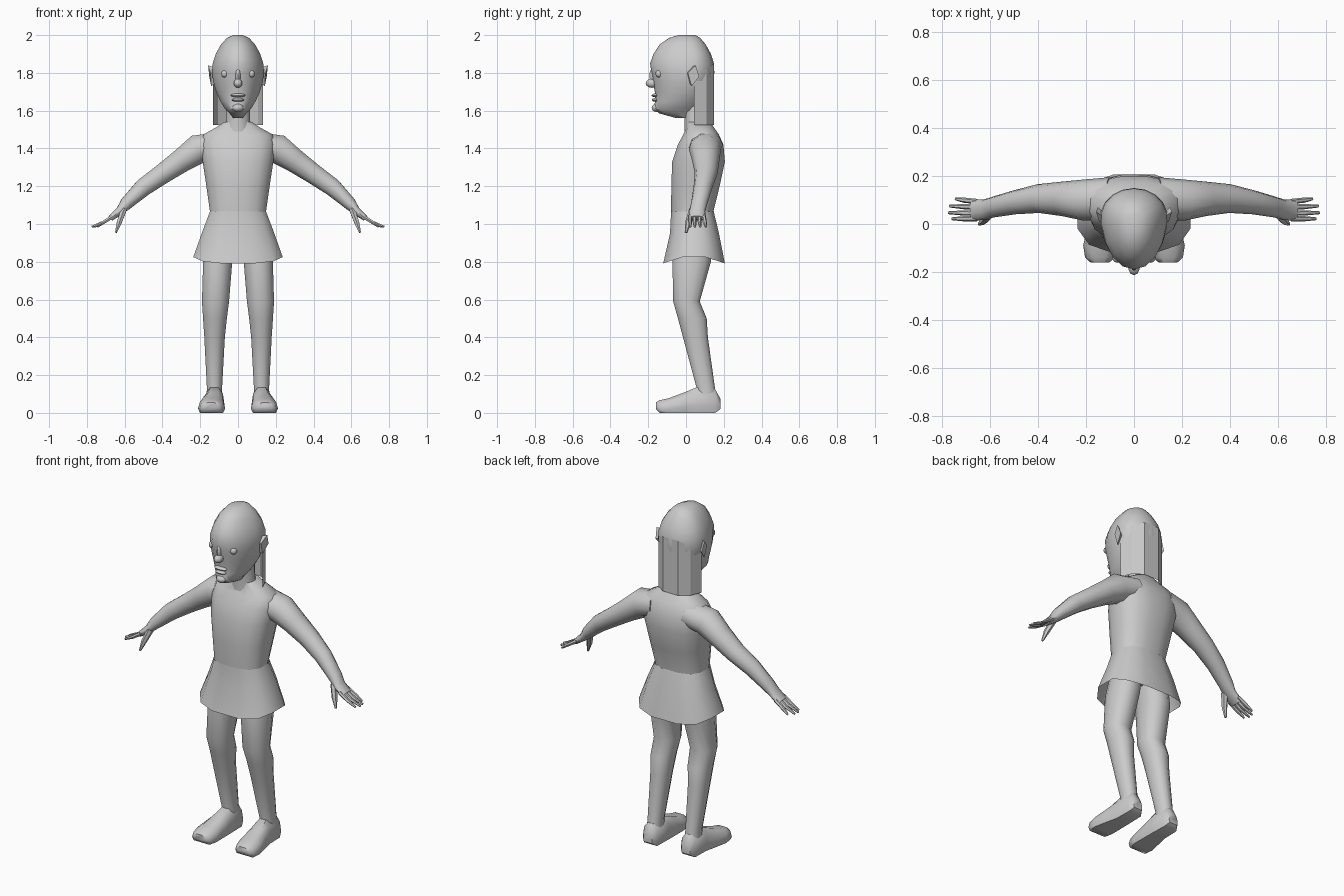
import bpy, bmesh, math
from mathutils import Vector

grey = bpy.data.materials.new("plain grey")
grey.diffuse_color = (0.6, 0.6, 0.6, 1)


def finish(name, bm, angle=50):
    bmesh.ops.recalc_face_normals(bm, faces=bm.faces)
    me = bpy.data.meshes.new(name)
    bm.to_mesh(me)
    bm.free()
    ob = bpy.data.objects.new(name, me)
    bpy.context.collection.objects.link(ob)
    me.materials.append(grey)
    bpy.ops.object.select_all(action='DESELECT')
    bpy.context.view_layer.objects.active = ob
    ob.select_set(True)
    bpy.ops.object.shade_smooth_by_angle(angle=math.radians(angle))
    return ob


def skin(name, loops, caps=True, angle=50):
    """Join rings of points into a tube."""
    bm = bmesh.new()
    vs = [[bm.verts.new(p) for p in loop] for loop in loops]
    n = len(vs[0])
    for a, b in zip(vs, vs[1:]):
        for i in range(n):
            j = (i + 1) % n
            bm.faces.new((a[i], a[j], b[j], b[i]))
    if caps:
        bm.faces.new(vs[0])
        bm.faces.new(vs[-1])
    return finish(name, bm, angle)


def sgn_pow(v, p):
    return math.copysign(abs(v) ** p, v)


def level(z, rx, front, back, mid=None, cx=0.0, n=16, p=1.0, lift=0.0):
    """Horizontal ring; lift raises its sides."""
    mid = (front + back) / 2 if mid is None else mid
    pts = []
    for i in range(n):
        a = 2 * math.pi * (i + 0.5) / n
        c, s = sgn_pow(math.cos(a), p), sgn_pow(math.sin(a), p)
        ry = back - mid if s > 0 else mid - front
        pts.append((cx + rx * c, mid + ry * s, z + lift * (1 - abs(s))))
    return pts


def tube(name, path, n=10):
    """Tube along points (x, y, z, half width along y, half thickness)."""
    P = [Vector(q[:3]) for q in path]
    loops = []
    for i, q in enumerate(path):
        d = (P[min(i + 1, len(P) - 1)] - P[max(i - 1, 0)]).normalized()
        v = d.cross(Vector((0, 1, 0))).normalized()
        u = v.cross(d)
        loops.append([P[i] + u * q[3] * math.cos(t) + v * q[4] * math.sin(t)
                      for t in (2 * math.pi * k / n for k in range(n))])
    return skin(name, loops)


def ball(name, loc, size, seg=10):
    bm = bmesh.new()
    bmesh.ops.create_uvsphere(bm, u_segments=seg, v_segments=seg // 2 + 1, radius=1)
    for v in bm.verts:
        v.co = Vector(loc) + Vector([a * b for a, b in zip(v.co, size)])
    return finish(name, bm)


# Torso, neck and skirt
skin("torso", [level(z, rx, f, b, p=0.8) for z, rx, f, b in (
    (0.90, 0.16, -0.07, 0.14), (1.06, 0.15, -0.08, 0.145), (1.20, 0.17, -0.08, 0.18),
    (1.33, 0.19, -0.075, 0.208), (1.42, 0.20, -0.045, 0.20), (1.475, 0.185, -0.015, 0.175),
    (1.51, 0.12, 0.0, 0.15), (1.54, 0.075, 0.0, 0.13))])
skin("neck", [level(z, rx, f, b, n=12) for z, rx, f, b in (
    (1.49, 0.08, -0.01, 0.13), (1.55, 0.065, -0.01, 0.115), (1.66, 0.065, -0.02, 0.11))])
skin("skirt", [level(z, rx, f, b, n=12, p=0.75, lift=l) for z, rx, f, b, l in (
    (1.065, 0.153, -0.082, 0.15, 0), (0.95, 0.195, -0.088, 0.178, 0.01),
    (0.79, 0.243, -0.125, 0.21, 0.055))], caps=False)

# Head with a face that narrows toward the front
skin("head", [level(z, rx, f, b, mid=m, n=18) for z, rx, f, b, m in (
    (2.0, 0.025, -0.04, 0.05, 0.0), (1.985, 0.06, -0.09, 0.075, 0.01),
    (1.95, 0.092, -0.14, 0.105, 0.02), (1.90, 0.12, -0.172, 0.132, 0.03),
    (1.85, 0.136, -0.19, 0.148, 0.03), (1.80, 0.14, -0.183, 0.15, 0.03),
    (1.75, 0.132, -0.175, 0.145, 0.02), (1.70, 0.118, -0.165, 0.13, 0.01),
    (1.65, 0.095, -0.162, 0.11, -0.02), (1.61, 0.07, -0.175, 0.08, -0.04),
    (1.585, 0.045, -0.14, 0.06, -0.04), (1.56, 0.025, -0.05, 0.04, 0.0))])
ball("nose", (0, -0.18, 1.745), (0.024, 0.034, 0.024))
ball("nose_bridge", (0, -0.172, 1.785), (0.014, 0.022, 0.045))
ball("upper_lip", (0, -0.163, 1.681), (0.042, 0.02, 0.01))
ball("lower_lip", (0, -0.161, 1.657), (0.034, 0.02, 0.01))
ball("chin", (0, -0.155, 1.615), (0.032, 0.027, 0.022))

# Hair curtain behind the neck
bm = bmesh.new()
side = ((0.132, 0.043, 1.78), (0.105, 0.108, 1.82), (0.05, 0.147, 1.85))
outline = list(side) + [(-x, y, z) for x, y, z in reversed(side)]
cols = [(bm.verts.new((x, y, 1.525)), bm.verts.new((x, y, z))) for x, y, z in outline]
for a, b in zip(cols, cols[1:]):
    bm.faces.new((a[0], b[0], b[1], a[1]))
finish("hair", bm, 20)

for s, side in ((1, "left"), (-1, "right")):
    # Eyes and ears
    ball(side + "_eye", (s * 0.07, -0.142, 1.795), (0.02, 0.02, 0.02))
    skin(side + "_ear", [[(s * x, y, z) for x, y, z in loop] for loop in (
        ((0.125, 0.02, 1.74), (0.125, 0.0, 1.80), (0.125, 0.03, 1.83), (0.125, 0.05, 1.78)),
        ((0.142, 0.03, 1.73), (0.145, 0.01, 1.80), (0.158, 0.05, 1.84), (0.152, 0.07, 1.78)))], angle=30)

    # Arm, palm, fingers and thumb
    tube(side + "_arm", [(s * x, y, z, w, t) for x, y, z, w, t in (
        (0.10, 0.105, 1.42, 0.09, 0.07), (0.215, 0.10, 1.395, 0.085, 0.082),
        (0.30, 0.105, 1.335, 0.072, 0.066), (0.40, 0.106, 1.265, 0.06, 0.056),
        (0.50, 0.09, 1.195, 0.05, 0.05), (0.59, 0.07, 1.11, 0.043, 0.036),
        (0.625, 0.06, 1.07, 0.042, 0.024), (0.675, 0.058, 1.03, 0.046, 0.016))])
    for i, (y, tip, y2) in enumerate(((0.094, 0.745, 0.105), (0.07, 0.77, 0.075),
                                      (0.045, 0.775, 0.047), (0.022, 0.76, 0.022))):
        tube(f"{side}_finger_{i + 1}", [(s * 0.655, y, 1.045, 0.011, 0.012),
             (s * 0.71, (y + y2) / 2, 1.01, 0.011, 0.01),
             (s * tip, y2, 0.985, 0.006, 0.006)], n=6)
    tube(side + "_thumb", [(s * 0.605, 0.04, 1.075, 0.024, 0.018),
         (s * 0.628, 0.012, 1.01, 0.016, 0.015), (s * 0.646, 0.0, 0.955, 0.007, 0.006)], n=6)

    # Leg
    skin(side + "_leg", [level(z, (o - i) / 2, f, b, cx=s * (o + i) / 2, n=12, p=0.9)
         for z, i, o, f, b in (
        (0.95, 0.01, 0.16, -0.06, 0.14), (0.80, 0.028, 0.187, -0.075, 0.135),
        (0.59, 0.045, 0.193, -0.07, 0.075), (0.50, 0.057, 0.187, -0.045, 0.112),
        (0.40, 0.068, 0.18, -0.018, 0.118), (0.13, 0.083, 0.166, 0.055, 0.155),
        (0.06, 0.08, 0.17, 0.05, 0.165))])

    # Foot, built from upright slices running heel to toe
    loops = []
    for y, cx, rx, h in ((0.182, 0.125, 0.03, 0.075), (0.155, 0.125, 0.05, 0.125),
                         (0.055, 0.125, 0.053, 0.135), (-0.01, 0.132, 0.062, 0.108),
                         (-0.09, 0.14, 0.072, 0.078), (-0.14, 0.142, 0.062, 0.067),
                         (-0.16, 0.142, 0.04, 0.055)):
        lo = 0.02 if y > 0.16 or y < -0.15 else 0.0
        loops.append([(s * (cx + rx * k), y, lo + (h - lo) * t) for k, t in (
            (-0.85, 0), (0.85, 0), (1, 0.3), (0.85, 0.75), (0.4, 1),
            (-0.4, 1), (-0.85, 0.75), (-1, 0.3))])
    skin(side + "_foot", loops)
